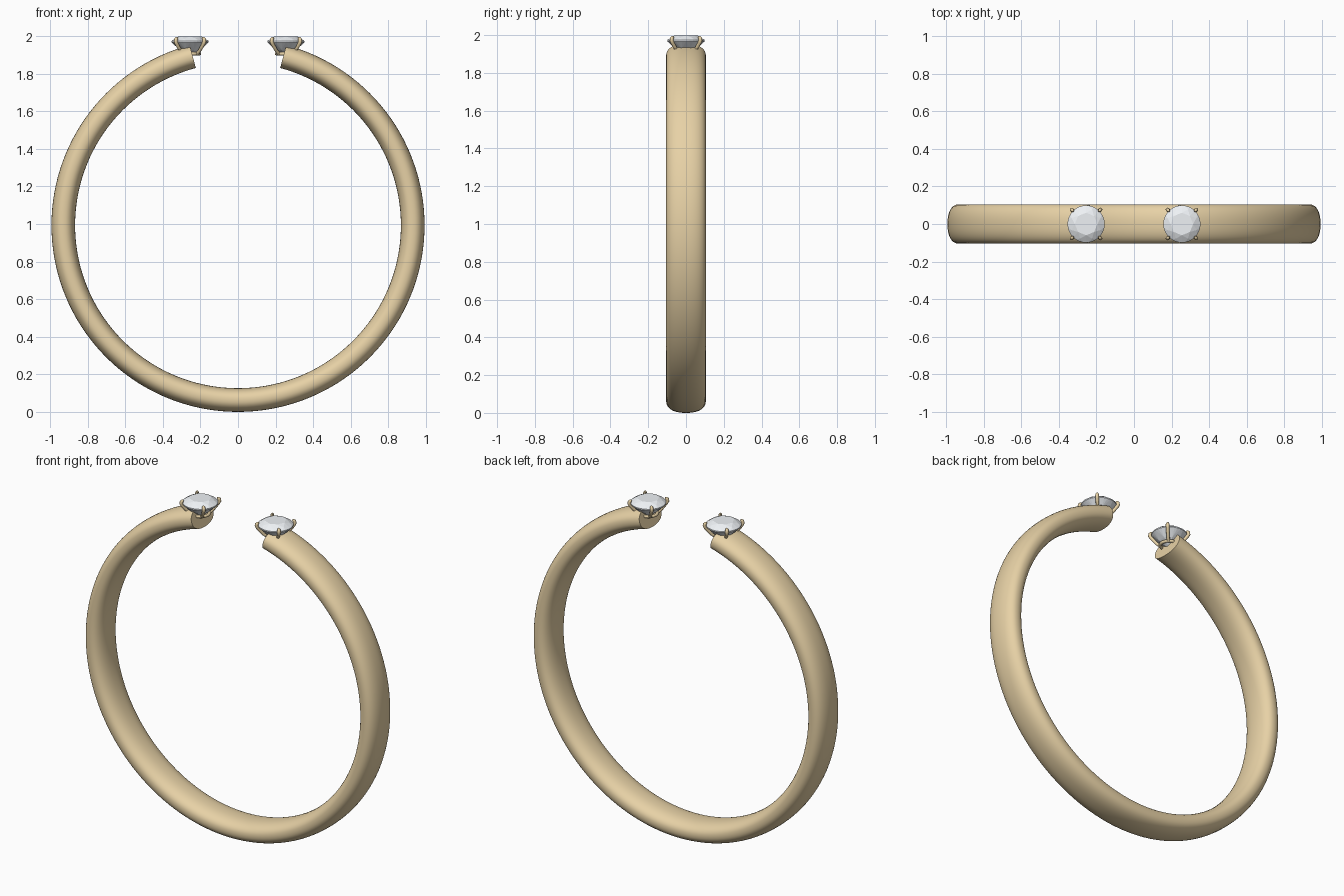
import bpy, bmesh
from math import sin, cos, pi, radians, copysign
from mathutils import Vector

if "Cube" in bpy.data.objects:
    bpy.data.objects.remove(bpy.data.objects["Cube"])


def material(name, color):
    m = bpy.data.materials.new(name)
    m.diffuse_color = color
    m.use_nodes = True
    m.node_tree.nodes["Principled BSDF"].inputs["Base Color"].default_value = m.diffuse_color
    return m


GOLD = material("gold", (0.80, 0.64, 0.38, 1))
GEM = material("clear_stone", (0.86, 0.89, 0.92, 1))


def finish(bm, name, mat, smooth=True):
    bmesh.ops.recalc_face_normals(bm, faces=bm.faces)
    me = bpy.data.meshes.new(name)
    bm.to_mesh(me)
    bm.free()
    ob = bpy.data.objects.new(name, me)
    bpy.context.collection.objects.link(ob)
    me.materials.append(mat)
    if smooth:
        bpy.ops.object.select_all(action='DESELECT')
        ob.select_set(True)
        bpy.context.view_layer.objects.active = ob
        bpy.ops.object.shade_smooth_by_angle(angle=radians(40))
    return ob


def loft(bm, loops, closed=False):
    rings = [[bm.verts.new(p) for p in loop] for loop in loops]
    n = len(rings[0])
    pairs = list(zip(rings, rings[1:] + rings[:1])) if closed else list(zip(rings, rings[1:]))
    for a, b in pairs:
        for i in range(n):
            j = (i + 1) % n
            bm.faces.new((a[i], a[j], b[j], b[i]))
    if not closed:
        bm.faces.new(rings[0])
        bm.faces.new(rings[-1])


# Open band: rounded oval section swept through 330 degrees
def spow(v, e):
    return copysign(abs(v) ** e, v)


RC, ZC, HALF_T, HALF_W, E = 0.93, 0.993, 0.063, 0.105, 2 / 2.3
section = [(HALF_T * spow(cos(2 * pi * i / 40), E), HALF_W * spow(sin(2 * pi * i / 40), E))
           for i in range(40)]
loops = []
for k in range(133):
    a = radians(15 + 330 * k / 132)
    loops.append([((RC + r) * sin(a), y, ZC + (RC + r) * cos(a)) for r, y in section])
bm = bmesh.new()
loft(bm, loops)
finish(bm, "band", GOLD)


def circle(n, r, z, cx, phase=0.0):
    return [(cx + r * cos(2 * pi * (i + phase) / n), r * sin(2 * pi * (i + phase) / n), z)
            for i in range(n)]


# Round cut stone: convex hull of table, crown, girdle, pavilion and culet points
def stone(name, cx):
    pts = (circle(8, 0.060, 1.999, cx) + circle(8, 0.084, 1.986, cx, 0.5)
           + circle(32, 0.099, 1.974, cx) + circle(32, 0.099, 1.967, cx)
           + circle(8, 0.060, 1.927, cx, 0.5) + [(cx, 0, 1.885)])
    bm = bmesh.new()
    for p in pts:
        bm.verts.new(p)
    bmesh.ops.convex_hull(bm, input=bm.verts[:])
    finish(bm, name, GEM, smooth=False)


# Base ring and four claws with rounded tips
def setting(name, cx):
    bm = bmesh.new()
    loft(bm, [[(cx + (0.05 + 0.009 * cos(t)) * cos(a), (0.05 + 0.009 * cos(t)) * sin(a),
                1.906 + 0.009 * sin(t)) for t in [2 * pi * i / 10 for i in range(10)]]
              for a in [2 * pi * k / 32 for k in range(32)]], closed=True)
    finish(bm, name + "_base_ring", GOLD)

    path = [(0.050, 1.904), (0.070, 1.920), (0.088, 1.942), (0.102, 1.960),
            (0.108, 1.972), (0.106, 1.983), (0.100, 1.989), (0.095, 1.992)]
    radii = [0.009, 0.009, 0.0095, 0.010, 0.0105, 0.010, 0.008, 0.004]
    bm = bmesh.new()
    for q in range(4):
        a = pi / 4 + q * pi / 2
        out = Vector((cos(a), sin(a), 0))
        side = Vector((-sin(a), cos(a), 0))
        pts = [Vector((cx, 0, z)) + out * r for r, z in path]
        rings = []
        for i, p in enumerate(pts):
            tan = (pts[min(i + 1, len(pts) - 1)] - pts[max(i - 1, 0)]).normalized()
            nor = tan.cross(side)
            rings.append([p + radii[i] * (side * cos(2 * pi * j / 10) + nor * sin(2 * pi * j / 10))
                          for j in range(10)])
        loft(bm, rings)
    finish(bm, name + "_claws", GOLD)


for label, x in (("left", -0.255), ("right", 0.255)):
    stone(label + "_stone", x)
    setting(label + "_setting", x)
